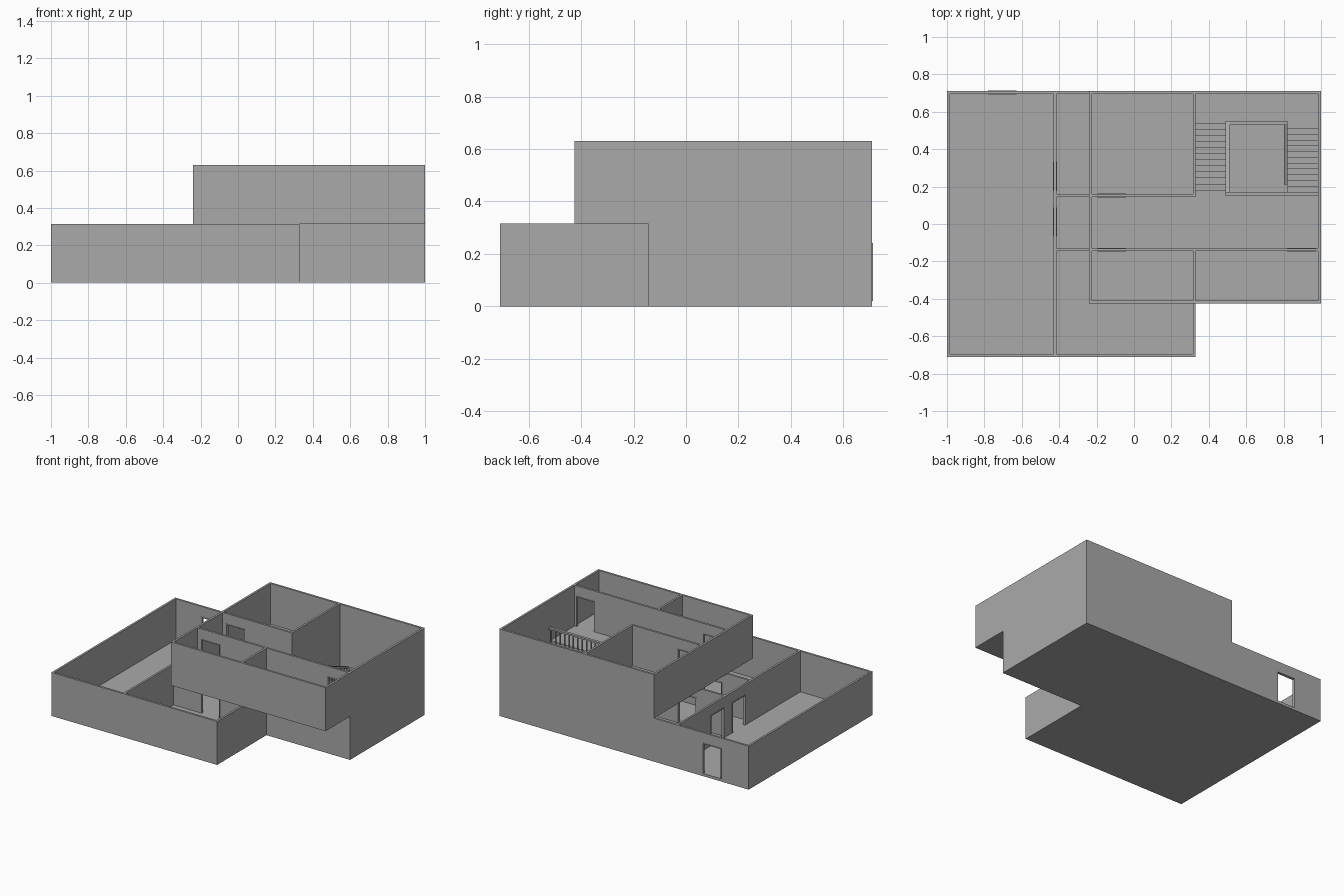
import bpy, bmesh
from mathutils import Vector

cube = bpy.data.objects.get("Cube")
if cube:
    bpy.data.objects.remove(cube, do_unlink=True)

grey = bpy.data.materials.new("plaster grey")
grey.use_nodes = True
grey.diffuse_color = (0.4, 0.4, 0.4, 1)
grey.node_tree.nodes["Principled BSDF"].inputs["Base Color"].default_value = (0.4, 0.4, 0.4, 1)

T = 0.015                     # wall thickness
H = T / 2
X0, X1, XN = -1.0, 1.0, 0.33  # outer sides and notch
Y0, Y1, YN = -0.71, 0.71, -0.145
UX, UY = -0.24, -0.425        # upper storey west and front
FLOOR, SLAB, UPPER, TOP = 0.02, 0.315, 0.335, 0.63
LANDING = 0.175
DOOR = 0.215                  # door height


def finish(name, bm):
    bmesh.ops.recalc_face_normals(bm, faces=bm.faces)
    mesh = bpy.data.meshes.new(name)
    bm.to_mesh(mesh)
    bm.free()
    mesh.materials.append(grey)
    obj = bpy.data.objects.new(name, mesh)
    bpy.context.collection.objects.link(obj)


def prism(name, axis, pos, pts, thick):
    """Extrude a profile: axis is the profile's first direction, or z for a plan."""
    place = {"x": lambda t, z, d: (t, d, z),
             "y": lambda t, z, d: (d, t, z),
             "z": lambda x, y, d: (x, y, d)}[axis]
    bm = bmesh.new()
    ends = [[bm.verts.new(place(a, b, pos + s * thick / 2)) for a, b in pts] for s in (-1, 1)]
    for ring in ends:
        bm.faces.new(ring)
    n = len(pts)
    for i in range(n):
        j = (i + 1) % n
        bm.faces.new((ends[0][i], ends[0][j], ends[1][j], ends[1][i]))
    finish(name, bm)


def rect(a, b, c, d):
    return [(a, c), (b, c), (b, d), (a, d)]


def wall(name, axis, pos, a, b, z0, z1, doors=()):
    pts = [(a, z0)]
    for l, r in sorted(doors):
        pts += [(l, z0), (l, z0 + DOOR), (r, z0 + DOOR), (r, z0)]
    prism(name, axis, pos, pts + [(b, z0), (b, z1), (a, z1)], T)
    # slim frame around each opening
    w, h = 0.006, z0 + DOOR
    for l, r in doors:
        prism(name + "_door_frame", axis, pos,
              [(l - w, z0), (l - w, h + w), (r + w, h + w), (r + w, z0),
               (r, z0), (r, h), (l, h), (l, z0)], T + 0.005)


def railing(name, axis, pos, a, b, za, zb, count):
    high, thick = 0.09, 0.012
    prism(name + "_handrail", axis, pos,
          [(a, za + high), (b, zb + high), (b, zb + high + thick), (a, za + high + thick)], 0.02)
    bm = bmesh.new()
    for i in range(count):
        f = (i + 0.5) / count
        t, z = a + (b - a) * f, za + (zb - za) * f
        made = bmesh.ops.create_cone(bm, cap_ends=True, segments=6, radius1=0.005,
                                     radius2=0.005, depth=high + thick / 2)
        centre = (t, pos, z + high / 2) if axis == "x" else (pos, t, z + high / 2)
        bmesh.ops.translate(bm, verts=made["verts"], vec=Vector(centre))
    finish(name + "_balusters", bm)


def steps(y0, y1, z0, z1, count):
    pts = [(y0, z0)]
    for i in range(count):
        z = z0 + (z1 - z0) * (i + 1) / count
        pts += [(y0 + (y1 - y0) * i / count, z), (y0 + (y1 - y0) * (i + 1) / count, z)]
    return pts


# Floors
prism("ground_floor", "z", FLOOR / 2,
      [(X0, Y0), (XN, Y0), (XN, YN), (X1, YN), (X1, Y1), (X0, Y1)], FLOOR)
prism("upper_floor", "z", (SLAB + UPPER) / 2,
      [(UX, UY), (X1, UY), (X1, 0.15), (XN, 0.15), (XN, Y1), (UX, Y1)], UPPER - SLAB)
for name, axis, pos, a, b in (("stairwell_back_edge", "x", Y1 - H, XN, X1),
                              ("stairwell_side_edge", "y", X1 - H, 0.15, Y1 - T)):
    prism(name, axis, pos, rect(a, b, SLAB, UPPER), T)

# Ground storey walls
hall_door = (-0.19, -0.05)
G = (FLOOR, SLAB)
wall("ground_back_wall", "x", Y1 - H, X0, X1, *G, [(-0.775, -0.635)])
wall("ground_front_wall", "x", Y0 + H, X0, XN, *G)
wall("ground_right_wall", "y", X0 + H, Y0 + T, Y1 - T, *G)
wall("ground_left_wall", "y", X1 - H, YN + T, Y1 - T, *G)
wall("ground_notch_wall", "y", XN - H, Y0 + T, YN, *G)
wall("ground_long_partition", "y", -0.4225, Y0 + T, Y1 - T, *G, [(-0.062, 0.082), (0.183, 0.327)])
wall("ground_hall_front_wall", "x", YN + H, -0.415, X1, *G, [hall_door])
wall("ground_hall_back_wall", "x", 0.1525, -0.415, XN, *G, [hall_door])
wall("ground_stair_wall", "y", XN - H, 0.16, Y1 - T, *G)

# Upper storey walls
U = (UPPER, TOP)
wall("upper_back_wall", "x", Y1 - H, UX, X1, *U)
wall("upper_front_wall", "x", UY + H, UX, X1, *U)
wall("upper_right_wall", "y", UX + H, UY + T, Y1 - T, *U)
wall("upper_left_wall", "y", X1 - H, UY + T, Y1 - T, *U)
wall("upper_hall_front_wall", "x", YN + H, UX + T, X1 - T, *U, [hall_door, (0.825, 0.968)])
wall("upper_hall_back_wall", "x", 0.1525, UX + T, XN, *U, [hall_door])
wall("upper_stair_wall", "y", XN - H, 0.16, Y1 - T, *U)
wall("upper_bedroom_partition", "y", XN - H, UY + T, YN, *U)

# Staircase: lower flight, half landing, upper flight
prism("lower_flight", "y", 0.9025, steps(0.17, 0.54, FLOOR, LANDING, 12) + [(0.54, FLOOR)], 0.165)
prism("half_landing", "z", LANDING - 0.01, rect(XN, X1 - T, 0.54, Y1 - T), 0.02)
prism("upper_flight", "y", 0.41, steps(0.54, 0.15, LANDING, UPPER, 12)
      + [(0.15, SLAB), (0.54, LANDING - 0.02)], 0.16)

# Railings around the stairwell
railing("upper_hall_railing", "x", 0.16, 0.49, X1 - T, UPPER, UPPER, 14)
railing("upper_flight_railing", "y", 0.5, 0.15, 0.55, UPPER, LANDING, 12)
railing("landing_railing", "x", 0.54, 0.49, 0.82, LANDING, LANDING, 9)
railing("lower_flight_railing", "y", 0.812, 0.21, 0.55, 0.04, LANDING, 10)
